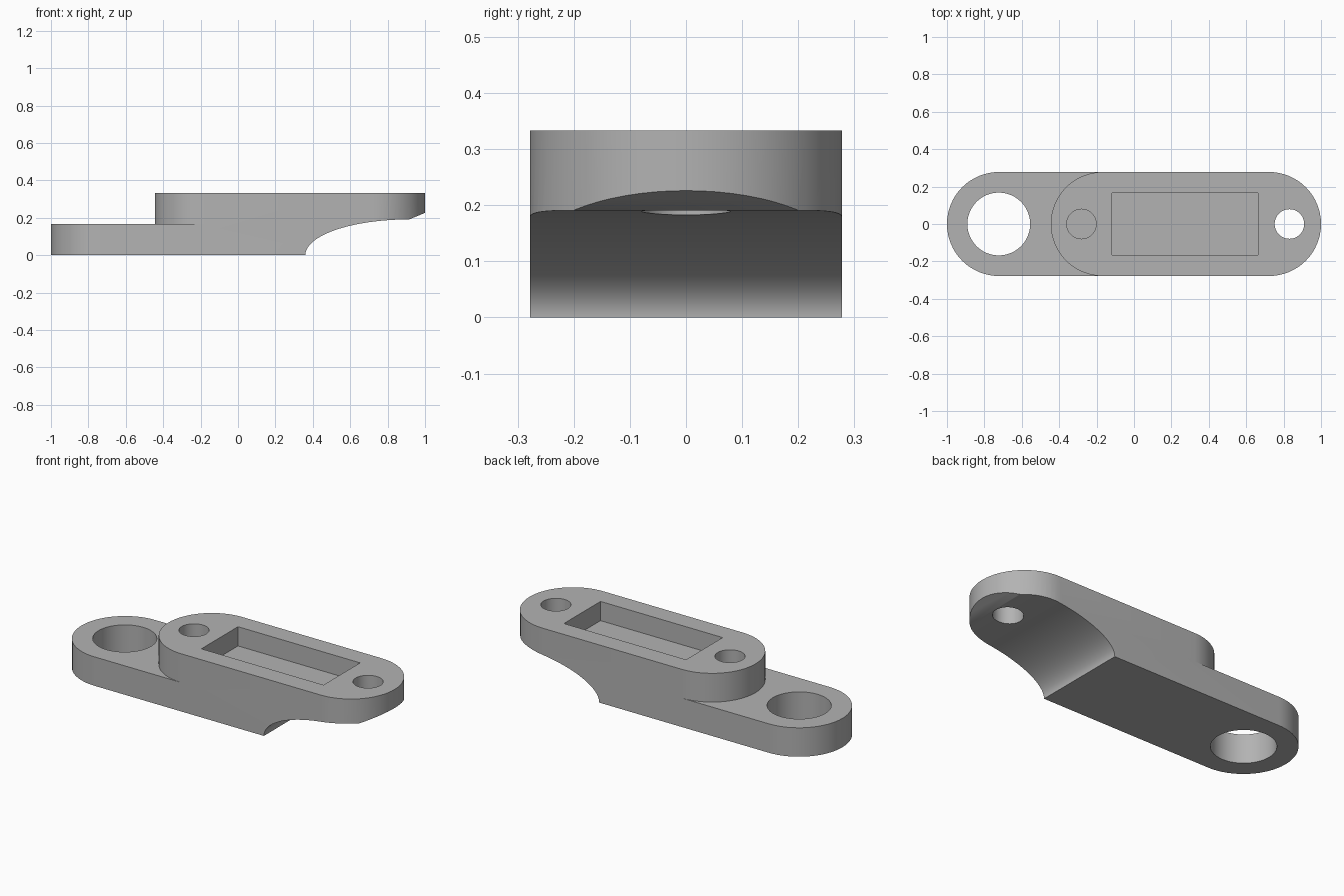
import bpy, bmesh
from math import sin, cos, pi, radians

cube = bpy.data.objects.get("Cube")
if cube:
    bpy.data.objects.remove(cube, do_unlink=True)

WIDTH = 0.278       # half width, also the radius of the rounded ends
HEIGHT = 0.333
STEP = 0.167        # height of the lower lug

grey = bpy.data.materials.new("plain grey")
grey.use_nodes = True
colour = (0.45, 0.45, 0.45, 1)
grey.diffuse_color = colour
grey.node_tree.nodes["Principled BSDF"].inputs["Base Color"].default_value = colour


def arc(cx, cy, rx, ry, start, end, steps):
    """Points along an elliptical arc, angles in degrees."""
    angles = [radians(start + (end - start) * i / steps) for i in range(steps + 1)]
    return [(cx + rx * cos(a), cy + ry * sin(a)) for a in angles]


def prism(name, outline, low, high, sideways=False):
    """Extrude an outline along z, or along y when sideways."""
    bm = bmesh.new()
    place = (lambda p, d: (p[0], d, p[1])) if sideways else (lambda p, d: (p[0], p[1], d))
    face = bm.faces.new([bm.verts.new(place(p, low)) for p in outline])
    extruded = bmesh.ops.extrude_face_region(bm, geom=[face])["geom"]
    verts = [g for g in extruded if isinstance(g, bmesh.types.BMVert)]
    depth = high - low
    bmesh.ops.translate(bm, verts=verts, vec=(0, depth, 0) if sideways else (0, 0, depth))
    bmesh.ops.recalc_face_normals(bm, faces=bm.faces)
    mesh = bpy.data.meshes.new(name)
    bm.to_mesh(mesh)
    bm.free()
    mesh.materials.append(grey)
    obj = bpy.data.objects.new(name, mesh)
    bpy.context.collection.objects.link(obj)
    return obj


def circle(x, radius):
    return arc(x, 0, radius, radius, 0, 360, 48)[:-1]


# Body: long bar with rounded ends
end = 1 - WIDTH
body = prism("bracket_body",
             arc(end, 0, WIDTH, WIDTH, -90, 90, 32) + arc(-end, 0, WIDTH, WIDTH, 90, 270, 32),
             0, HEIGHT)

# Step above the lower lug, leaving a rounded upper end
step = [(-1.2, -0.5), (-0.167, -0.5)] + arc(-0.167, 0, WIDTH, WIDTH, 270, 90, 32) \
    + [(-0.167, 0.5), (-1.2, 0.5)]

# Scooped underside with a sloping tip
scoop = [(0.36, -0.1)] + arc(0.915, 0, 0.555, 0.191, 180, 90, 32) \
    + [(1.0, 0.226), (1.1, 0.267), (1.1, -0.1)]

pocket = [(-0.117, -0.167), (0.663, -0.167), (0.663, 0.167), (-0.117, 0.167)]

cutters = [
    prism("step_cutter", step, STEP, 0.5),
    prism("scoop_cutter", scoop, -0.5, 0.5, sideways=True),
    prism("pocket_cutter", pocket, HEIGHT - 0.111, 0.5),
    prism("large_hole_cutter", circle(-0.723, 0.168), -0.1, 0.5),
    prism("blind_hole_cutter", circle(-0.281, 0.079), STEP, 0.5),
    prism("through_hole_cutter", circle(0.831, 0.079), -0.1, 0.5),
]

bpy.context.view_layer.objects.active = body
for cutter in cutters:
    mod = body.modifiers.new(cutter.name, "BOOLEAN")
    mod.operation = "DIFFERENCE"
    mod.solver = "EXACT"
    mod.object = cutter
    bpy.ops.object.modifier_apply(modifier=mod.name)
    bpy.data.objects.remove(cutter, do_unlink=True)

# Smooth the curved walls, keep the rims sharp
bpy.ops.object.select_all(action="DESELECT")
body.select_set(True)
bpy.ops.object.shade_smooth_by_angle(angle=radians(25))
